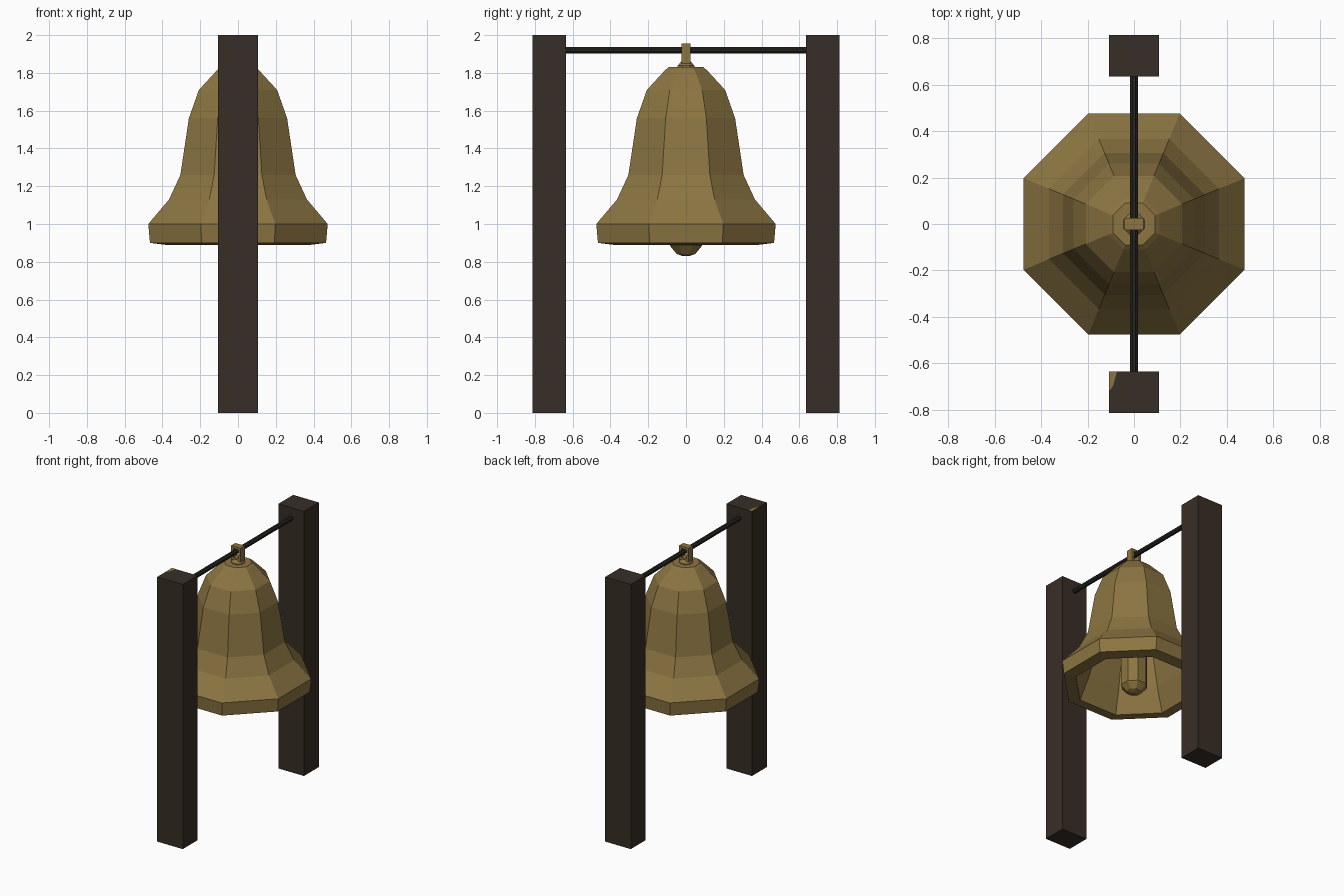
import bpy, bmesh, math

if "Cube" in bpy.data.objects:
    bpy.data.objects.remove(bpy.data.objects["Cube"])


def material(name, rgb):
    m = bpy.data.materials.new(name)
    m.diffuse_color = (*rgb, 1)
    m.use_nodes = True
    m.node_tree.nodes["Principled BSDF"].inputs["Base Color"].default_value = m.diffuse_color
    return m


BRONZE = material("bronze", (0.262, 0.178, 0.054))
WOOD = material("dark wood", (0.039, 0.027, 0.019))
IRON = material("dark iron", (0.020, 0.018, 0.014))


def finish(bm, name, mat):
    bmesh.ops.recalc_face_normals(bm, faces=bm.faces)
    me = bpy.data.meshes.new(name)
    bm.to_mesh(me)
    bm.free()
    me.materials.append(mat)
    ob = bpy.data.objects.new(name, me)
    bpy.context.collection.objects.link(ob)
    return ob


def lathe(name, profile, mat):
    """Closed octagonal lathe; profile is (flat-side distance, z), capped at both ends."""
    bm = bmesh.new()
    k = 1 / math.cos(math.pi / 8)
    rings = []
    for r, z in profile:
        rings.append([bm.verts.new((r * k * math.cos((i + .5) * math.pi / 4),
                                    r * k * math.sin((i + .5) * math.pi / 4), z))
                      for i in range(8)])
    for a, b in zip(rings, rings[1:]):
        for i in range(8):
            j = (i + 1) % 8
            bm.faces.new((a[i], a[j], b[j], b[i]))
    bm.faces.new(rings[0])
    bm.faces.new(rings[-1])
    return finish(bm, name, mat)


def box(name, lo, hi, mat):
    bm = bmesh.new()
    bmesh.ops.create_cube(bm, size=1)
    for v in bm.verts:
        v.co = [(a + b) / 2 + c * (b - a) for a, b, c in zip(lo, hi, v.co)]
    return finish(bm, name, mat)


# Bell: outer wall from crown to lip, then back up the inner wall
lathe("bell", [(0.09, 1.832), (0.11, 1.815), (0.207, 1.71), (0.26, 1.56),
               (0.305, 1.26), (0.365, 1.13), (0.475, 1.0), (0.466, 0.90),
               (0.385, 0.89), (0.32, 1.06), (0.265, 1.26), (0.22, 1.56),
               (0.16, 1.70), (0.06, 1.77)], BRONZE)

# Clapper hanging inside
lathe("clapper", [(0.018, 0.83), (0.05, 0.842), (0.085, 0.885), (0.085, 1.25),
                  (0.03, 1.32), (0.03, 1.78)], BRONZE)

# Crown collar and hanging loop around the rod
lathe("crown_collar", [(0.045, 1.825), (0.045, 1.838), (0.025, 1.86)], BRONZE)
for side, s in (("left", -1), ("right", 1)):
    x0, x1 = sorted((s * 0.022, s * 0.04))
    box(f"loop_{side}", (x0, -0.025, 1.85), (x1, 0.025, 1.955), BRONZE)
box("loop_top", (-0.022, -0.025, 1.938), (0.022, 0.025, 1.955), BRONZE)
box("loop_bottom", (-0.022, -0.025, 1.85), (0.022, 0.025, 1.872), BRONZE)

# Rod running between the posts
rod = lathe("hanging_rod", [(0.017, -0.66), (0.017, 0.66)], IRON)
rod.rotation_euler.x = math.pi / 2
rod.location.z = 1.92

# Posts
for name, s in (("front_post", -1), ("back_post", 1)):
    y0, y1 = sorted((s * 0.635, s * 0.812))
    box(name, (-0.107, y0, 0), (0.107, y1, 2), WOOD)

# Small bronze corner inlay on the front post top
bm = bmesh.new()
bm.faces.new([bm.verts.new((x, y, 2.0008)) for x, y in
              ((-0.107, -0.635), (-0.107, -0.72), (-0.09, -0.695), (-0.073, -0.635))])
finish(bm, "post_corner_inlay", BRONZE)
